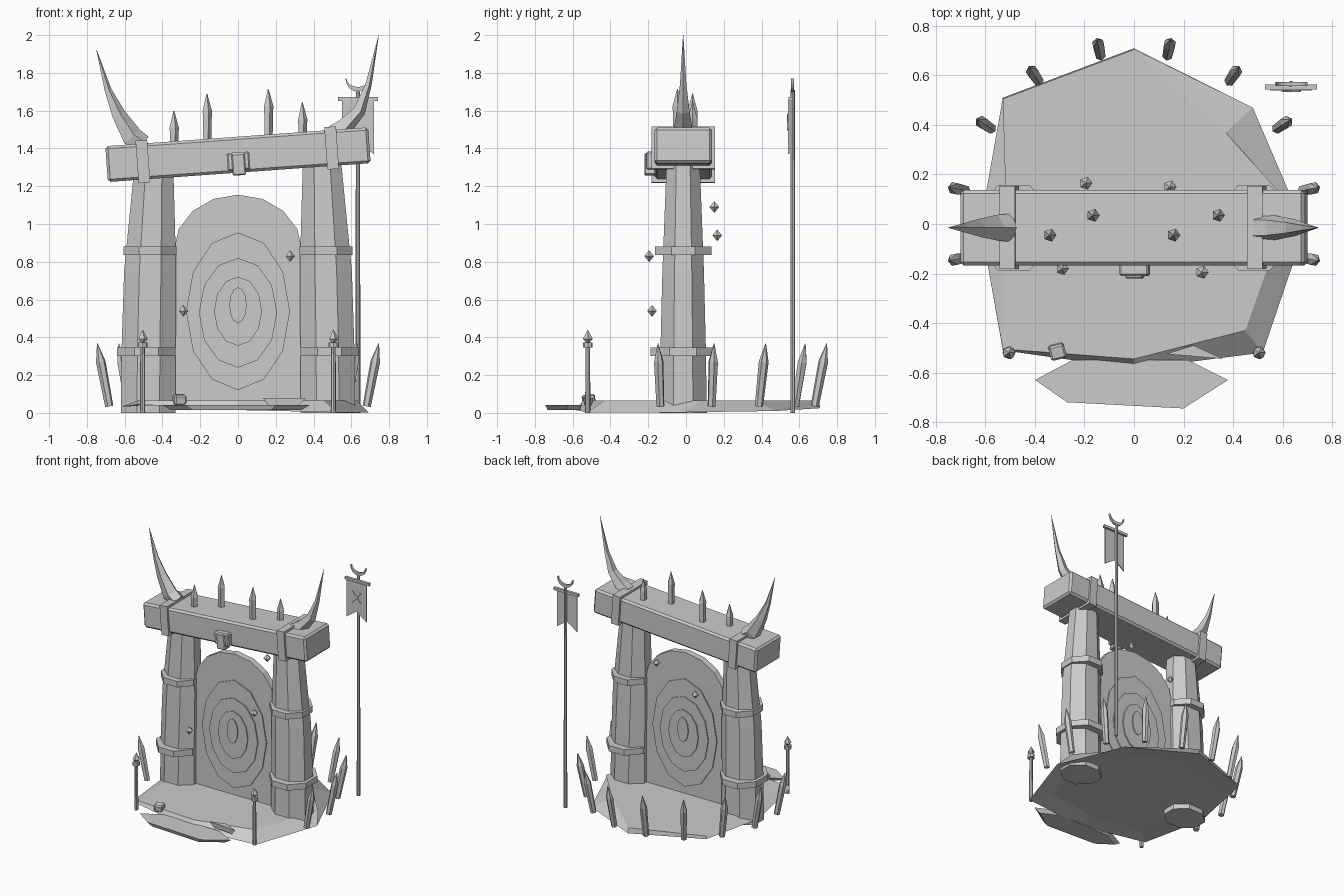
import bpy, bmesh, math
from math import pi, cos, sin, radians
from mathutils import Vector, Matrix

cube = bpy.data.objects.get("Cube")
if cube:
    bpy.data.objects.remove(cube, do_unlink=True)

STONE = bpy.data.materials.new("plain grey")
STONE.use_nodes = True
GREY = (0.6, 0.6, 0.6, 1)
STONE.diffuse_color = GREY
STONE.node_tree.nodes["Principled BSDF"].inputs["Base Color"].default_value = GREY


def finish(name, bm, matrix=Matrix()):
    bmesh.ops.recalc_face_normals(bm, faces=bm.faces)
    mesh = bpy.data.meshes.new(name)
    bm.to_mesh(mesh)
    bm.free()
    mesh.materials.append(STONE)
    obj = bpy.data.objects.new(name, mesh)
    bpy.context.collection.objects.link(obj)
    obj.matrix_world = matrix
    return obj


def loft(name, rings, matrix=Matrix()):
    """Skin a stack of equal-length rings and cap both ends."""
    bm = bmesh.new()
    loops = [[bm.verts.new(p) for p in ring] for ring in rings]
    for a, b in zip(loops, loops[1:]):
        for i in range(len(a)):
            j = (i + 1) % len(a)
            bm.faces.new((a[i], a[j], b[j], b[i]))
    bm.faces.new(loops[0][::-1])
    bm.faces.new(loops[-1])
    return finish(name, bm, matrix)


def ring(n, centre, rx, ry, turn=0.0, tilt=Matrix()):
    c = Vector(centre)
    angles = [turn + 2 * pi * i / n for i in range(n)]
    return [c + tilt @ Vector((rx * cos(a), ry * sin(a), 0)) for a in angles]


def post(name, n, levels, matrix=Matrix()):
    """Turned upright: levels are (height, radius)."""
    return loft(name, [ring(n, (0, 0, z), r, r) for z, r in levels], matrix)


def box(name, centre, size, matrix=Matrix(), bevel=0.0):
    bm = bmesh.new()
    bmesh.ops.create_cube(bm, size=1)
    bmesh.ops.scale(bm, vec=size, verts=bm.verts)
    if bevel:
        bmesh.ops.bevel(bm, geom=bm.edges[:], offset=bevel, segments=1, affect='EDGES')
    return finish(name, bm, matrix @ Matrix.Translation(centre))


def slab(name, outline, z0, z1, centre, shrink):
    """Flat plate whose underside is drawn in towards a centre point."""
    cx, cy = centre
    low = [(cx + (x - cx) * shrink, cy + (y - cy) * shrink, z0) for x, y in outline]
    return loft(name, [low, [(x, y, z1) for x, y in outline]])


def at(x, y, z):
    return Matrix.Translation((x, y, z))


MID = -0.015  # depth of the gate's centre plane

# Chipped stone platform: raised underside, foot drooping on one side, worn top
foot = [(0, .71, .025), (-.53, .51, .045), (-.62, 0, .03), (-.53, -.51, .045),
        (0, -.585, .015), (.52, -.52, .003), (.69, -.02, .003), (.48, .47, .01)]
top = [(0, .705), (-.53, .505), (-.515, 0), (-.53, -.505),
       (0, -.545), (.45, -.43), (.63, .08), (.37, .37)]
loft("platform", [[(x * .78, y * .78, .038) for x, y, z in foot], foot,
                  [(x, y, .066) for x, y in top]])

# Broken pieces in front
slab("front_step", [(-.4, -.63), (-.25, -.55), (.22, -.55), (.38, -.63),
                    (.2, -.745), (-.27, -.72)], .014, .042, (0, -.64), .88)
slab("stone_shard", [(.13, -.525), (.24, -.49), (.36, -.545)], .04, .08, (.24, -.52), .7)
box("loose_block", (0, 0, 0), (.065, .06, .055),
    at(-.31, -.515, .07) @ Matrix.Rotation(.25, 4, 'Z') @ Matrix.Rotation(.15, 4, 'X'), .008)

# Pillars with octagonal bands
FLAT = pi / 8
OUT = 1 / cos(FLAT)
for side, label in ((-1, "right"), (1, "left")):
    shape = [(0, .475, .145, .125), (.35, .473, .143, .12),
             (.75, .465, .138, .11), (1.32, .445, .102, .088)]
    loft(label + "_pillar", [ring(8, (side * x, MID, z), rx * OUT, ry * OUT, FLAT)
                             for z, x, rx, ry in shape])
    for z, x, rx, ry in ((.323, .485, .155, .172), (.858, .465, .14, .15)):
        loft(label + "_pillar_band", [ring(8, (side * x, MID, z + h), rx * OUT, ry * OUT, FLAT)
                                      for h in (-.023, .023)])

# Tilted lintel, straps and front badge
lean = at(0, MID, 1.367) @ Matrix.Rotation(-radians(4.1), 4, 'Y')
box("lintel", (0, 0, 0), (1.395, .305, .19), lean, .014)
for x in (-.505, .497):
    box("lintel_strap", (x, 0, 0), (.062, .335, .225), lean)
box("badge_plate", (0, -.17, -.035), (.12, .05, .095), lean, .008)
box("badge_boss", (0, -.175, -.052), (.07, .06, .115), lean, .006)

# Portal: arched slab with stepped oval rings on both faces
arch = [(.34, .045), (.34, .86)]
arch += [(.34 * cos(a), .86 + .295 * sin(a)) for a in [pi * k / 8 for k in range(1, 8)]]
arch += [(-.34, .86), (-.34, .045)]
loft("portal_slab", [[(x, MID + d, z) for x, z in arch] for d in (-.025, .025)])
UPRIGHT = Matrix.Rotation(pi / 2, 3, 'X')
for k, (z, rx, rz) in enumerate([(.538, .275, .417), (.53, .207, .29),
                                 (.538, .127, .183), (.57, .046, .095)]):
    d = .033 + .008 * k
    loft("portal_ring", [ring(12, (0, MID + s, z), rx, rz, pi / 2, UPRIGHT) for s in (-d, d)])


# Curved horns, faceted and swept outward
def horn(name, path):
    rings = []
    for i, (x, z, r, depth) in enumerate(path):
        a, b = path[max(i - 1, 0)], path[min(i + 1, len(path) - 1)]
        slope = math.atan2(b[0] - a[0], b[1] - a[1])
        rings.append(ring(5, (x, MID, z), r, depth, 0, Matrix.Rotation(slope, 3, 'Y')))
    loft(name, rings)


horn("right_horn", [(-.50, 1.42, .05, .06), (-.565, 1.46, .06, .055), (-.635, 1.58, .04, .038),
                    (-.69, 1.71, .02, .02), (-.75, 1.925, .001, .001)])
horn("left_horn", [(.49, 1.49, .035, .055), (.56, 1.515, .05, .052), (.64, 1.6, .036, .036),
                   (.69, 1.74, .018, .018), (.745, 2.0, .001, .001)])

# Spikes along the lintel
for x, y, tip in ((-.34, -.045, 1.6), (-.165, .035, 1.69), (.16, -.045, 1.715), (.34, .035, 1.645)):
    post("lintel_spike", 5, [(1.4 - tip, .022), (-.09, .027), (0, .002)], at(x, y, tip))

# Leaning stakes around the back
for k in range(10):
    turn = radians(-11.25 + 22.5 * k)
    place = Matrix.Rotation(turn, 4, 'Z') @ at(.695, 0, .035) @ Matrix.Rotation(radians(11), 4, 'Y')
    post("stake", 6, [(0, .022), (.24, .026), (.338, .002)], place)

# Front lamp posts
for x in (-.505, .505):
    spot = at(x, -.52, 0)
    post("lamp_pole", 8, [(0, .014), (.36, .012)], spot)
    post("lamp_collar", 8, [(.345, .026), (.372, .026)], spot)
    post("lamp_crystal", 5, [(.37, .008), (.392, .027), (.44, .001)], spot)

# Floating crystals
for spot in ((-.29, -.18, .54), (.275, -.195, .83), (.145, .15, 1.09), (-.195, .165, .94)):
    post("crystal", 5, [(-.03, .001), (0, .027), (.03, .001)], at(*spot))

# Banner pole with crossbar, swallowtail cloth, crossed marks and crescent
bx, by = .635, .565
post("banner_pole", 8, [(0, .013), (1.71, .011)], at(bx, by, 0))
box("banner_crossbar", (bx, by - .012, 1.662), (.21, .02, .02))
cloth = [(-.085, 1.655), (.085, 1.655), (.085, 1.37), (0, 1.43), (-.085, 1.37)]
loft("banner_cloth", [[(bx + x, by - d, z) for x, z in cloth] for d in (.018, .026)])
for turn in (-.7, .7):
    box("banner_mark", (0, 0, 0), (.012, .006, .11),
        at(bx, by - .028, 1.54) @ Matrix.Rotation(turn, 4, 'Y'))
sweep = [pi + pi * k / 8 for k in range(9)]
moon = [(.066 * cos(a), 1.77 + .07 * sin(a)) for a in sweep]
moon += [(.06 * cos(a), 1.77 + .045 * sin(a)) for a in reversed(sweep)]
loft("banner_crescent", [[(bx + x, by + d, z) for x, z in moon] for d in (-.008, .008)])
